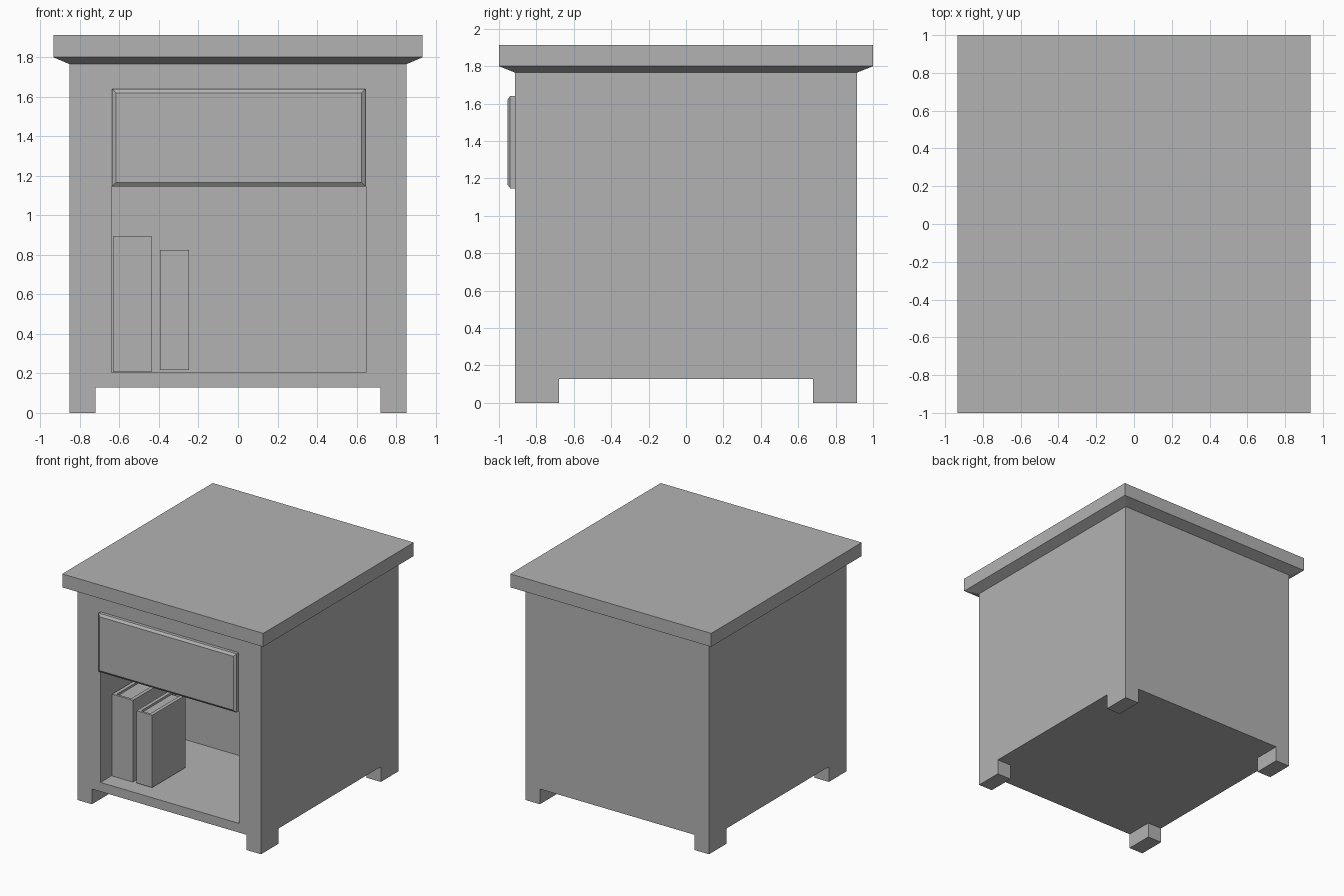
import bpy, bmesh
from mathutils import Vector

if "Cube" in bpy.data.objects:
    bpy.data.objects.remove(bpy.data.objects["Cube"])

# Mid-grey finish shared by every part
grey = bpy.data.materials.new("mid_grey")
grey.diffuse_color = (0.45, 0.45, 0.45, 1)
grey.use_nodes = True
grey.node_tree.nodes["Principled BSDF"].inputs["Base Color"].default_value = grey.diffuse_color


def finish(name, bm):
    bmesh.ops.recalc_face_normals(bm, faces=bm.faces)
    me = bpy.data.meshes.new(name)
    bm.to_mesh(me)
    bm.free()
    me.materials.append(grey)
    ob = bpy.data.objects.new(name, me)
    bpy.context.collection.objects.link(ob)
    return ob


def add_box(bm, lo, hi):
    lo, hi = Vector(lo), Vector(hi)
    for v in bmesh.ops.create_cube(bm, size=1)["verts"]:
        v.co = (lo + hi) / 2 + v.co * (hi - lo)


def box(name, lo, hi):
    bm = bmesh.new()
    add_box(bm, lo, hi)
    return finish(name, bm)


def loft(name, rings):
    """Skin a stack of four-cornered rings and cap both ends."""
    bm = bmesh.new()
    loops = [[bm.verts.new(p) for p in ring] for ring in rings]
    for a, b in zip(loops, loops[1:]):
        for i in range(4):
            j = (i + 1) % 4
            bm.faces.new((a[i], a[j], b[j], b[i]))
    bm.faces.new(loops[0])
    bm.faces.new(loops[-1])
    return finish(name, bm)


# Cabinet body with the four corner feet extruded from its underside
X, Y, FX, FY, BASE, TOP = 0.853, 0.913, 0.72, 0.68, 0.128, 1.765
bm = bmesh.new()
add_box(bm, (-X, -Y, BASE), (X, Y, TOP))
for axis, d in (((1, 0, 0), FX), ((0, 1, 0), FY)):
    for s in (-1, 1):
        bmesh.ops.bisect_plane(bm, geom=bm.verts[:] + bm.edges[:] + bm.faces[:],
                               plane_co=Vector(axis) * d * s, plane_no=axis)
corners = []
for f in bm.faces:
    c = f.calc_center_median()
    if c.z < BASE + 0.001 and abs(c.x) > FX and abs(c.y) > FY:
        corners.append(f)
for f in bmesh.ops.extrude_discrete_faces(bm, faces=corners)["faces"]:
    for v in f.verts:
        v.co.z = 0
bmesh.ops.remove_doubles(bm, verts=bm.verts, dist=0.0001)
bmesh.ops.dissolve_limit(bm, angle_limit=0.01, verts=bm.verts, edges=bm.edges)
body = finish("cabinet_body", bm)

# Open shelf compartment cut into the front
cutter = box("shelf_cutter", (-0.64, -1.1, 0.205), (0.647, 0.09, 1.147))
cutter.hide_render = True
cutter.hide_viewport = True
cut = body.modifiers.new("shelf", "BOOLEAN")
cut.operation = "DIFFERENCE"
cut.solver = "EXACT"
cut.object = cutter


# Table top with sloped underside
def flat_ring(x, y, z):
    return [(-x, -y, z), (x, -y, z), (x, y, z), (-x, y, z)]


loft("table_top", [flat_ring(X, Y, TOP), flat_ring(0.935, 1.0, 1.80),
                   flat_ring(0.935, 1.0, 1.913)])


# Drawer front with chamfered border
def front_ring(inset, y):
    x0, x1, z0, z1 = -0.638 + inset, 0.645 - inset, 1.147 + inset, 1.64 - inset
    return [(x0, y, z0), (x1, y, z0), (x1, y, z1), (x0, y, z1)]


loft("drawer_front", [front_ring(0, -Y), front_ring(0, -0.94),
                      front_ring(0.02, -0.955)])


# Books: spine and two boards as one U-shaped cover, with recessed pages
def book(name, x0, x1, y0, y1, z0, z1, t=0.03, spine=0.02, gap=0.018):
    outline = [(x0, y0), (x1, y0), (x1, y1), (x1 - t, y1),
               (x1 - t, y0 + spine), (x0 + t, y0 + spine), (x0 + t, y1), (x0, y1)]
    bm = bmesh.new()
    face = bm.faces.new([bm.verts.new((x, y, z0)) for x, y in outline])
    up = bmesh.ops.extrude_face_region(bm, geom=[face], use_keep_orig=True)["geom"]
    for v in up:
        if isinstance(v, bmesh.types.BMVert):
            v.co.z = z1
    finish(name + "_cover", bm)
    box(name + "_pages", (x0 + t, y0 + spine, z0 + gap), (x1 - t, y1 - gap, z1 - gap))


book("tall_book", -0.632, -0.438, -0.77, -0.30, 0.207, 0.895)
book("short_book", -0.395, -0.249, -0.785, -0.342, 0.217, 0.825)
